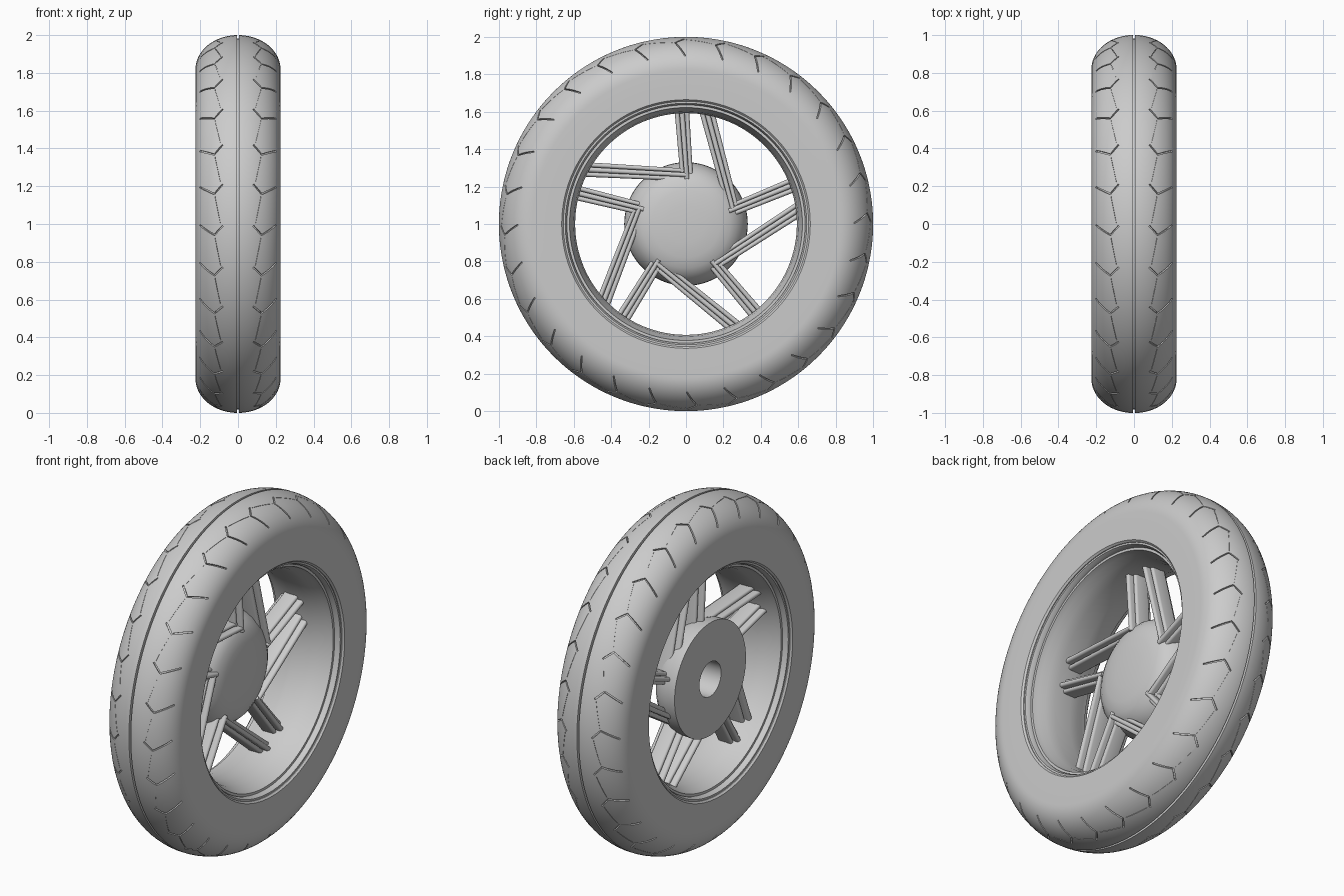
import bpy, bmesh, math
from mathutils import Vector, Matrix

if "Cube" in bpy.data.objects:
    bpy.data.objects.remove(bpy.data.objects["Cube"])

grey = bpy.data.materials.new("light_grey")
grey.use_nodes = True
grey.diffuse_color = (0.6, 0.6, 0.6, 1)
grey.node_tree.nodes["Principled BSDF"].inputs["Base Color"].default_value = (0.6, 0.6, 0.6, 1)


def make(name, bm):
    bmesh.ops.remove_doubles(bm, verts=bm.verts, dist=1e-5)
    bmesh.ops.recalc_face_normals(bm, faces=bm.faces)
    mesh = bpy.data.meshes.new(name)
    bm.to_mesh(mesh)
    bm.free()
    mesh.materials.append(grey)
    ob = bpy.data.objects.new(name, mesh)
    bpy.context.collection.objects.link(ob)
    return ob


def wheel_point(x, r, a):
    return Vector((x, -r * math.cos(a), 1 + r * math.sin(a)))


def loft(bm, rings, loop=False, caps=False):
    """Skin a list of closed point rings."""
    vs = [[bm.verts.new(p) for p in ring] for ring in rings]
    n = len(vs[0])
    for i in range(len(vs) if loop else len(vs) - 1):
        a, b = vs[i], vs[(i + 1) % len(vs)]
        for j in range(n):
            k = (j + 1) % n
            bm.faces.new((a[j], a[k], b[k], b[j]))
    if caps:
        bm.faces.new(vs[0])
        bm.faces.new(vs[-1])


def revolve(name, profile, steps):
    bm = bmesh.new()
    loft(bm, [[wheel_point(x, r, math.tau * i / steps) for x, r in profile]
              for i in range(steps)], loop=True)
    return make(name, bm)


def smooth(ob, angle=30):
    bpy.ops.object.select_all(action='DESELECT')
    ob.select_set(True)
    bpy.context.view_layer.objects.active = ob
    bpy.ops.object.shade_smooth_by_angle(angle=math.radians(angle))


def mirrored(half):
    return half + [(-x, r) for x, r in reversed(half)]


# Tyre: rounded crown, flat walls, narrow centre groove
W, BASE, CROWN = 0.225, 0.82, 0.18


def crown(t):
    return W * math.sin(t), BASE + CROWN * math.cos(t)


half = [(0.006, 0.982), (0.006, 0.9995)]
half += [crown(math.pi / 2 * i / 18) for i in range(1, 19)]
half += [(W, 0.74), (W, 0.664), (0.215, 0.655), (0.15, 0.655)]
tyre = revolve("tyre", mirrored(half), 144)

# Tread cuts: chevrons and fine link lines on both shoulders
COUNT = 28
PITCH = math.tau / COUNT


def tread_strip(bm, side, path, width, depth):
    pts = []
    for (t0, a0), (t1, a1) in zip(path, path[1:]):
        pts += [(t0 + (t1 - t0) * k / 4, a0 + (a1 - a0) * k / 4) for k in range(4)]
    pts.append(path[-1])
    pos, nor = [], []
    for t, a in pts:
        x, r = crown(t)
        pos.append(wheel_point(side * x, r, a))
        n = wheel_point(side * math.sin(t) / W, math.cos(t) / CROWN, a) - Vector((0, 0, 1))
        nor.append(n.normalized())
    rings = []
    for i, (p, n) in enumerate(zip(pos, nor)):
        tangent = pos[min(i + 1, len(pos) - 1)] - pos[max(i - 1, 0)]
        s = n.cross(tangent).normalized() * width
        lo, hi = p - n * depth, p + n * 0.01
        rings.append([lo - s, lo + s, hi + s, hi - s])
    loft(bm, rings, caps=True)


bm = bmesh.new()
for side in (-1, 1):
    for i in range(COUNT):
        a = i * PITCH - 0.06
        tread_strip(bm, side, [(0.37, a + 0.05), (0.59, a), (1.12, a + 0.055)], 0.004, 0.012)
        tread_strip(bm, side, [(0.57, a - 0.015), (0.42, a - PITCH + 0.06)], 0.0012, 0.004)
cutter = make("tread_cutter", bm)
cutter.hide_render = True
cut = tyre.modifiers.new("tread", 'BOOLEAN')
cut.operation, cut.solver, cut.object = 'DIFFERENCE', 'EXACT', cutter
bpy.context.view_layer.objects.active = tyre
bpy.ops.object.modifier_apply(modifier="tread")
bpy.data.objects.remove(cutter)
smooth(tyre)

# Rim: stepped lips around a shallow barrel
rim_half = [(0.13, 0.67), (0.21, 0.67), (0.21, 0.645), (0.19, 0.636),
            (0.18, 0.636), (0.18, 0.622), (0.15, 0.615), (0.11, 0.6), (0.05, 0.592)]
smooth(revolve("rim", mirrored(rim_half), 128))

# Hub: domed on one side, flat with a blind bore on the other
hub = [(0.05, 0), (0.047, 0.1), (0.04, 0.18), (0.026, 0.235), (0.005, 0.27), (-0.025, 0.298),
       (-0.06, 0.317), (-0.1, 0.328), (-0.157, 0.33), (-0.157, 0.1), (-0.03, 0.1), (-0.03, 0)]
smooth(revolve("hub", hub, 96))

# Spokes: five swept pairs, each a bar with three rounded ribs front and back
section = []
for centre, radius, height in ((-0.026, 0.013, 0.045), (0, 0.014, 0.075), (0.026, 0.013, 0.045)):
    for k in range(7):
        q = math.pi * (1 - k / 6)
        section.append((centre + radius * math.cos(q), height - 0.013 + 0.013 * math.sin(q)))
section += [(-u, -v) for u, v in section]

bm = bmesh.new()
for i in range(5):
    turn = Matrix.Rotation(-math.tau * i / 5, 3, 'X')
    for outer, inner in (((-0.022, 0.605), (0.005, 0.24)), ((0.112, 0.597), (0.25, 0.08))):
        a, b = Vector((0, *outer)), Vector((0, *inner))
        across = (b - a).cross(Vector((1, 0, 0))).normalized()
        rings = []
        for p, size in ((a, 1), (b, 0.85)):
            rings.append([turn @ (p + across * u * size + Vector((v - 0.04, 0, 0)))
                          + Vector((0, 0, 1)) for u, v in section])
        loft(bm, rings, caps=True)
smooth(make("spokes", bm), 40)
